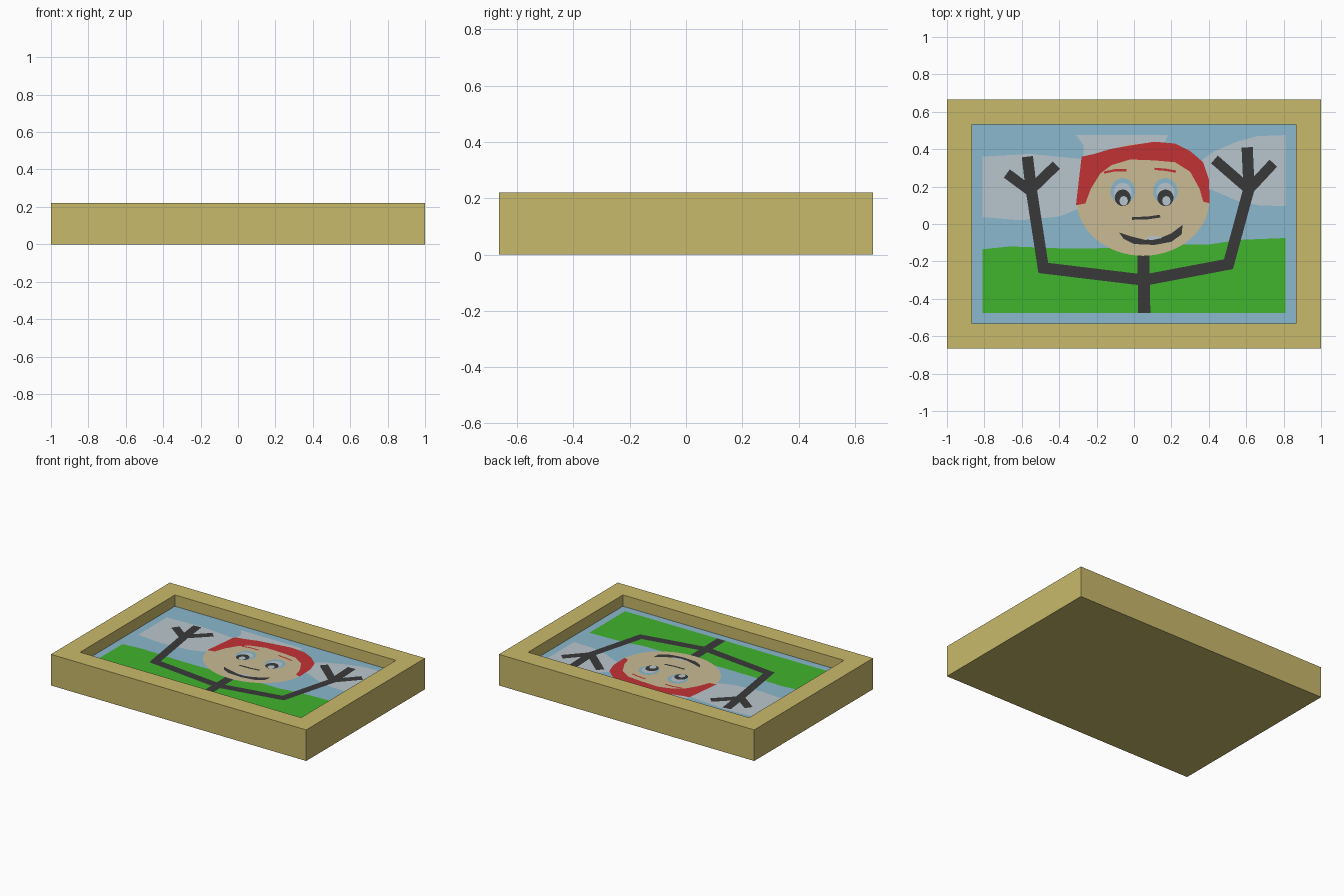
import bpy, bmesh, math
from mathutils import Vector

if "Cube" in bpy.data.objects:
    bpy.data.objects.remove(bpy.data.objects["Cube"])

FLOOR = 0.14      # height of the sunken picture
STEP = 0.0005     # gap between painted layers


def material(name, r, g, b):
    m = bpy.data.materials.new(name)
    lin = [c / 255 / 12.92 if c < 11 else ((c / 255 + 0.055) / 1.055) ** 2.4 for c in (r, g, b)]
    m.diffuse_color = (*lin, 1)
    m.use_nodes = True
    m.node_tree.nodes["Principled BSDF"].inputs["Base Color"].default_value = m.diffuse_color
    return m


WOOD = material("frame_tan", 201, 186, 107)
SKY = material("sky_blue", 138, 184, 205)
CLOUD = material("cloud_grey", 185, 198, 205)
GRASS = material("grass_green", 65, 180, 44)
SKIN = material("skin_beige", 202, 187, 149)
RED = material("hair_red", 194, 50, 52)
DARK = material("line_charcoal", 58, 57, 58)


def finish(name, bm, *mats):
    me = bpy.data.meshes.new(name)
    bm.to_mesh(me)
    bm.free()
    ob = bpy.data.objects.new(name, me)
    bpy.context.collection.objects.link(ob)
    for m in mats:
        me.materials.append(m)


def plate(name, mat, layer, *outlines):
    """Flat painted shapes lying on the picture, facing up."""
    bm = bmesh.new()
    for pts in outlines:
        f = bm.faces.new([bm.verts.new((x, y, FLOOR + layer * STEP)) for x, y in pts])
        f.normal_update()
        if f.normal.z < 0:
            f.normal_flip()
    bmesh.ops.triangulate(bm, faces=bm.faces[:])
    finish(name, bm, mat)


def ellipse(cx, cy, rx, ry, n=40):
    return [(cx + rx * math.cos(2 * math.pi * i / n), cy + ry * math.sin(2 * math.pi * i / n))
            for i in range(n)]


def stroke(width, *pts):
    """Outline of a mitred brush stroke along a path."""
    p = [Vector(q) for q in pts]
    left, right = [], []
    for i, q in enumerate(p):
        d0 = (q - p[i - 1]).normalized() if i else (p[1] - q).normalized()
        d1 = (p[i + 1] - q).normalized() if i < len(p) - 1 else d0
        n0, n1 = Vector((-d0.y, d0.x)), Vector((-d1.y, d1.x))
        n = (n0 + n1).normalized()
        off = n * (width / 2 / n.dot(n0))
        left.append(tuple(q + off))
        right.append(tuple(q - off))
    return left + right[::-1]


# Frame: a box whose top is inset and sunk; the sunken floor is the sky
bm = bmesh.new()
bmesh.ops.create_cube(bm, size=1)
for v in bm.verts:
    v.co = (v.co.x * 2, v.co.y * 1.33, (v.co.z + 0.5) * 0.22)
bm.normal_update()
top = max(bm.faces, key=lambda f: f.calc_center_median().z)
bmesh.ops.inset_region(bm, faces=[top], thickness=0.19)
floor = bmesh.ops.extrude_discrete_faces(bm, faces=[top])["faces"][0]
for v in floor.verts:
    v.co.z = FLOOR
floor.material_index = 1
bmesh.ops.recalc_face_normals(bm, faces=bm.faces[:])
finish("picture_frame", bm, WOOD, SKY)

# Clouds and grass
plate("clouds", CLOUD, 1,
      [(-.81, .36), (-.56, .375), (-.30, .35), (-.21, .35), (-.21, .10), (-.30, .08),
       (-.40, .04), (-.61, .02), (-.81, .037)],
      [(-.31, .475), (-.27, .42), (-.27, .33), (.20, .33), (.16, .42), (.18, .475)],
      [(.36, .34), (.43, .39), (.55, .44), (.66, .47), (.81, .475), (.81, .095),
       (.67, .10), (.56, .12), (.40, .19), (.36, .22)])
plate("grass", GRASS, 2,
      [(-.81, -.135), (-.66, -.12), (-.40, -.13), (-.20, -.13), (.24, -.11), (.40, -.11),
       (.56, -.085), (.81, -.075), (.81, -.475), (-.81, -.475)])

# Stick body with raised arms and three-fingered hands
plate("stick_body", DARK, 3,
      stroke(.065, (.05, -.15), (.055, -.475)),
      stroke(.06, (.055, -.30), (-.485, -.235), (-.55, .19), (-.57, .36)),
      stroke(.06, (.055, -.30), (.505, -.215), (.615, .19), (.605, .41)),
      stroke(.055, (-.545, .17), (-.68, .27)),
      stroke(.055, (-.555, .18), (-.415, .315)),
      stroke(.055, (.62, .18), (.43, .345)),
      stroke(.055, (.61, .18), (.745, .325)))

# Head and hair
plate("face", SKIN, 4, ellipse(.048, .13, .355, .30, 64))
plate("hair", RED, 5,
      [(-.31, .10), (-.30, .19), (-.28, .36), (-.21, .375), (-.13, .40), (-.02, .42),
       (.11, .44), (.22, .43), (.30, .39), (.37, .33), (.40, .24), (.405, .11),
       (.37, .12), (.35, .19), (.30, .28), (.22, .33), (.11, .34), (-.02, .345),
       (-.12, .315), (-.18, .27), (-.23, .19), (-.26, .11)])
plate("eyebrows", RED, 5,
      stroke(.012, (-.16, .275), (-.10, .288), (-.04, .288)),
      stroke(.012, (.11, .295), (.17, .29), (.225, .28)))

# Eyes: nested discs
for side, x in (("left", -.06), ("right", .168)):
    plate(side + "_eye_rim", SKY, 5, ellipse(x, .175, .065, .07))
    plate(side + "_eye_white", CLOUD, 6, ellipse(x, .168, .048, .052))
    plate(side + "_eye_iris", DARK, 7, ellipse(x, .14, .043, .044))
    plate(side + "_eye_glint", CLOUD, 8, ellipse(x + .005, .124, .022, .025))

# Nose and mouth
plate("nose", DARK, 5, stroke(.015, (-.01, .03), (.07, .032), (.14, .042)))
plate("mouth", DARK, 5,
      [(-.08, -.045), (-.02, -.065), (.06, -.085), (.14, -.075), (.20, -.05), (.26, -.005),
       (.255, -.055), (.20, -.095), (.11, -.112), (0, -.107), (-.055, -.08)])
plate("teeth", CLOUD, 6, [(.05, -.083), (.09, -.064), (.14, -.066), (.15, -.075), (.10, -.085)])
